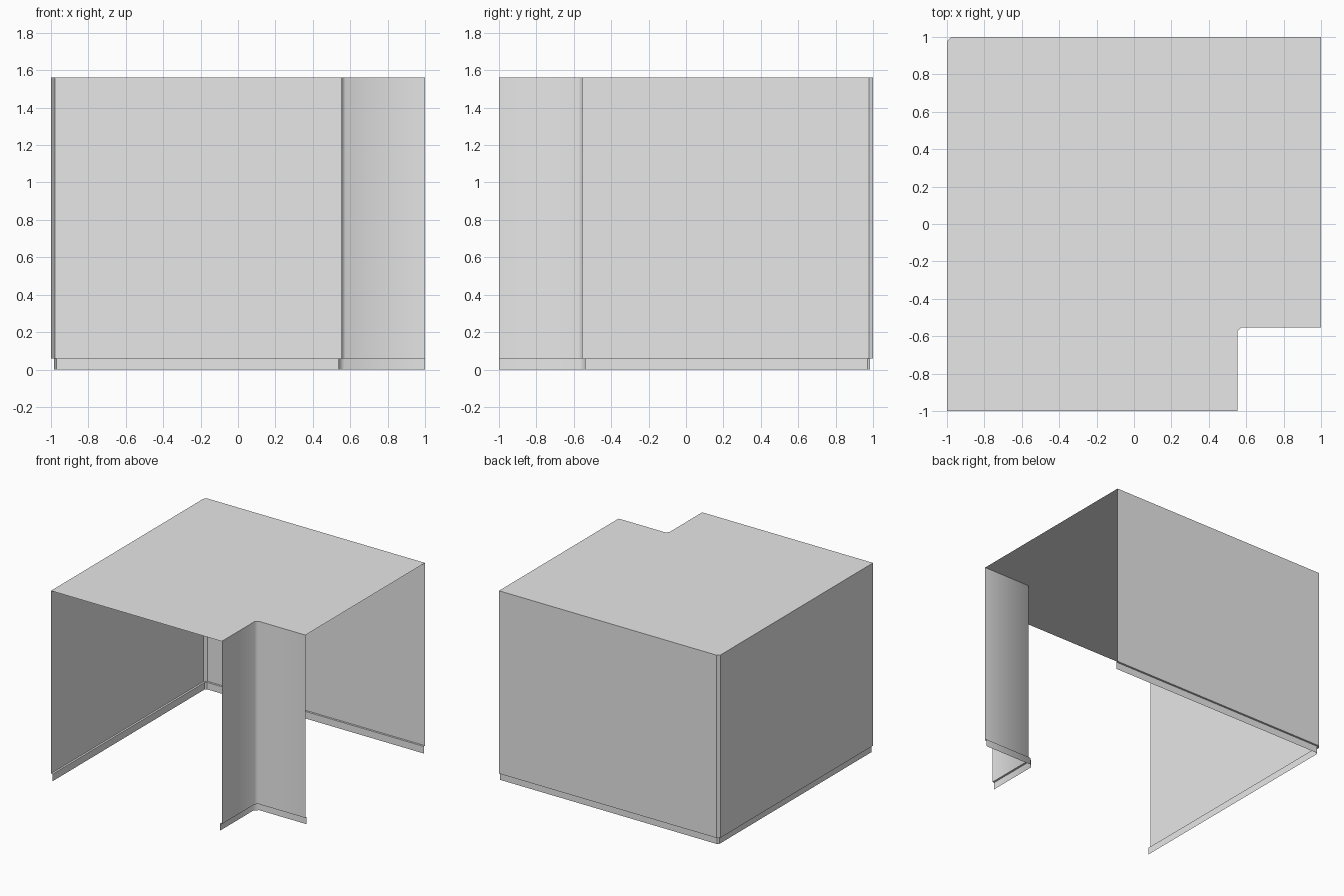
import bpy
import bmesh
from math import radians
from mathutils import Vector

cube = bpy.data.objects.get("Cube")
if cube:
    bpy.data.objects.remove(cube)

HEIGHT = 1.56
LEDGE = 0.058       # top of the recessed base strip
INSET = 0.016       # how far the base strip steps into the room
NOTCH = 0.553
CHAMFER = 0.022

grey = bpy.data.materials.new("plain grey")
grey.diffuse_color = (0.8, 0.8, 0.8, 1)
grey.use_nodes = True
grey.node_tree.nodes["Principled BSDF"].inputs["Base Color"].default_value = (0.8, 0.8, 0.8, 1)


def finish(name, bm):
    mesh = bpy.data.meshes.new(name)
    bm.to_mesh(mesh)
    bm.free()
    mesh.materials.append(grey)
    obj = bpy.data.objects.new(name, mesh)
    bpy.context.collection.objects.link(obj)
    return obj


def offset_path(path, dist):
    """Shift an open path to its right-hand side with mitred joints."""
    pts = [Vector(p) for p in path]
    normals = []
    for a, b in zip(pts, pts[1:]):
        d = (b - a).normalized()
        normals.append(Vector((d.y, -d.x)))
    result = []
    for i, p in enumerate(pts):
        n0, n1 = normals[max(i - 1, 0)], normals[min(i, len(normals) - 1)]
        result.append(p + (n0 + n1) * dist / (1 + n0.dot(n1)))
    return result


def wall(name, path, smooth):
    """Sweep the wall, ledge and base strip profile along a path."""
    profile = [(0, HEIGHT), (0, LEDGE), (INSET, LEDGE), (INSET, 0)]
    bm = bmesh.new()
    rows = [[bm.verts.new((p.x, p.y, z)) for p in offset_path(path, d)] for d, z in profile]
    for upper, lower in zip(rows, rows[1:]):
        for i in range(len(path) - 1):
            bm.faces.new((upper[i], upper[i + 1], lower[i + 1], lower[i]))
    obj = finish(name, bm)
    if smooth:
        bpy.ops.object.select_all(action="DESELECT")
        obj.select_set(True)
        bpy.context.view_layer.objects.active = obj
        bpy.ops.object.shade_smooth_by_angle(angle=radians(50))


# Plan outlines, each with the room on its right-hand side
outer = [(-1, -1), (-1, 1 - CHAMFER), (-1 + CHAMFER, 1), (1, 1)]
notch = [(1, -NOTCH), (NOTCH + CHAMFER, -NOTCH), (NOTCH, -NOTCH - CHAMFER), (NOTCH, -1)]

# Two outer walls, and the corner cut-out walls
wall("left_and_back_walls", outer, False)
wall("corner_notch_walls", notch, True)

# Ceiling panel closing the top
bm = bmesh.new()
ceiling = bm.faces.new([bm.verts.new((x, y, HEIGHT)) for x, y in outer + notch])
ceiling.normal_update()
if ceiling.normal.z < 0:
    ceiling.normal_flip()
finish("ceiling", bm)
